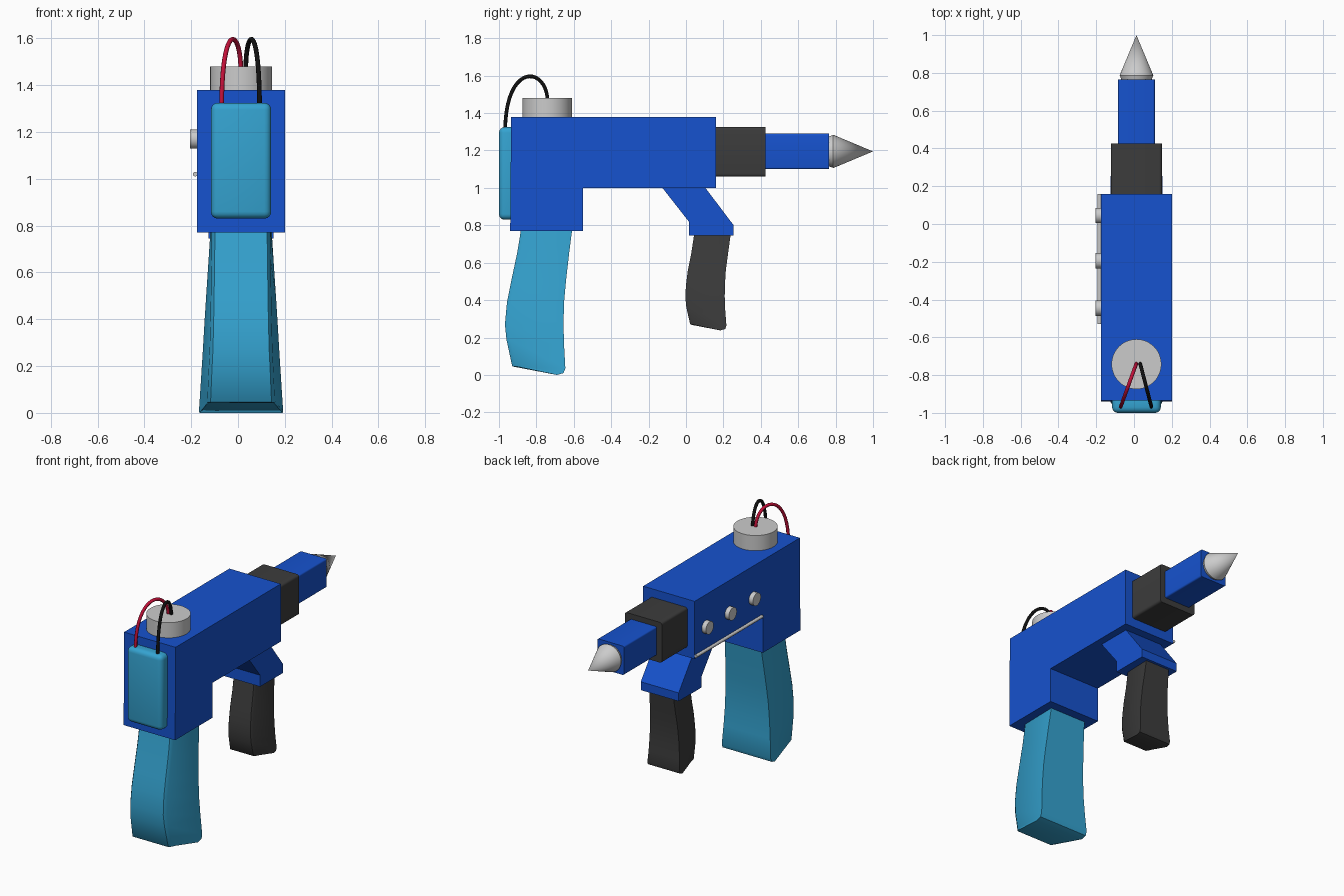
import bpy, bmesh, math
from mathutils import Matrix

if "Cube" in bpy.data.objects:
    bpy.data.objects.remove(bpy.data.objects["Cube"])

CX = 0.013  # centre line of the tool


def material(name, rgb):
    m = bpy.data.materials.new(name)
    m.diffuse_color = (*rgb, 1)
    m.use_nodes = True
    m.node_tree.nodes["Principled BSDF"].inputs["Base Color"].default_value = m.diffuse_color
    return m


BLUE = material("blue", (0.008, 0.085, 0.62))
TEAL = material("teal", (0.035, 0.37, 0.64))
DARK = material("dark", (0.045, 0.045, 0.045))
RED = material("red", (0.55, 0.005, 0.04))
BLACK = material("black", (0.005, 0.005, 0.005))


def finish(name, bm, mat=None):
    bmesh.ops.recalc_face_normals(bm, faces=bm.faces)
    me = bpy.data.meshes.new(name)
    bm.to_mesh(me)
    bm.free()
    ob = bpy.data.objects.new(name, me)
    bpy.context.collection.objects.link(ob)
    if mat:
        me.materials.append(mat)
    bpy.context.view_layer.objects.active = ob
    bpy.ops.object.select_all(action='DESELECT')
    ob.select_set(True)
    bpy.ops.object.shade_smooth_by_angle(angle=math.radians(35))
    return ob


def box(name, lo, hi, mat, bevel=0, pick=lambda e: True):
    bm = bmesh.new()
    size = [b - a for a, b in zip(lo, hi)]
    mid = [(a + b) / 2 for a, b in zip(lo, hi)]
    bmesh.ops.create_cube(bm, size=1, matrix=Matrix.Translation(mid) @ Matrix.Diagonal((*size, 1)))
    if bevel:
        bmesh.ops.bevel(bm, geom=[e for e in bm.edges if pick(e)], offset=bevel,
                        segments=4, profile=0.5, affect='EDGES')
    return finish(name, bm, mat)


def along_y(e):
    return abs(e.verts[0].co.y - e.verts[1].co.y) > 0.05


def extrude_profile(name, pts, x0, x1, mat):
    bm = bmesh.new()
    f = bm.faces.new([bm.verts.new((x0, y, z)) for y, z in pts])
    ext = bmesh.ops.extrude_face_region(bm, geom=[f])["geom"]
    bmesh.ops.translate(bm, vec=(x1 - x0, 0, 0), verts=[v for v in ext if isinstance(v, bmesh.types.BMVert)])
    return finish(name, bm, mat)


def cylinder(name, centre, r1, r2, depth, axis, mat=None, segs=32):
    bm = bmesh.new()
    rot = {'X': Matrix.Rotation(math.pi / 2, 4, 'Y'),
           'Y': Matrix.Rotation(-math.pi / 2, 4, 'X'), 'Z': Matrix()}[axis]
    bmesh.ops.create_cone(bm, cap_ends=True, segments=segs, radius1=r1, radius2=r2,
                          depth=depth, matrix=Matrix.Translation(centre) @ rot)
    return finish(name, bm, mat)


def grip(name, sections, chamfer, mat):
    # each section: rear y, rear z, front y, front z, rear half width, front half width
    bm = bmesh.new()
    rings = []
    for yb, zb, yf, zf, wb, wf in sections:
        half = [(wb - chamfer * 0.7, yb, zb), (wb, yb + chamfer, zb), (wf, yf, zf)]
        pts = half + [(-x, y, z) for x, y, z in reversed(half)]
        rings.append([bm.verts.new((CX + x, y, z)) for x, y, z in pts])
    for a, b in zip(rings, rings[1:]):
        for i in range(6):
            j = (i + 1) % 6
            bm.faces.new((a[i], a[j], b[j], b[i]))
    bm.faces.new(rings[0])
    bm.faces.new(rings[-1])
    return finish(name, bm, mat)


def wire(name, x0, x1, mat):
    cu = bpy.data.curves.new(name, 'CURVE')
    cu.dimensions = '3D'
    cu.bevel_depth = 0.010
    cu.bevel_resolution = 3
    cu.resolution_u = 20
    sp = cu.splines.new('BEZIER')
    sp.bezier_points.add(1)
    ends = [(x0, -0.74, 1.46, 1.65), (x1, -0.967, 1.30, 1.68)]
    for k, (x, y, z, top) in enumerate(ends):
        p = sp.bezier_points[k]
        p.handle_left_type = p.handle_right_type = 'FREE'
        p.co = (x, y, z)
        up, down = (x, y, top), (x, y, z - 0.05)
        p.handle_right, p.handle_left = (up, down) if k == 0 else (down, up)
    cu.materials.append(mat)
    bpy.context.collection.objects.link(bpy.data.objects.new(name, cu))


# main housing
extrude_profile("housing", [(-0.94, 0.77), (-0.55, 0.77), (-0.55, 1.0), (0.16, 1.0),
                            (0.16, 1.38), (-0.935, 1.38)], -0.175, 0.20, BLUE)

# barrel: dark collar, blue square tube, cone tip
box("collar", (CX - 0.135, 0.15, 1.06), (CX + 0.135, 0.425, 1.325), DARK, 0.015, along_y)
box("barrel", (CX - 0.097, 0.41, 1.10), (CX + 0.097, 0.765, 1.29), BLUE, 0.01, along_y)
cylinder("tip_ring", (CX, 0.772, 1.195), 0.078, 0.088, 0.03, 'Y')
cylinder("tip_cone", (CX, 0.8925, 1.195), 0.09, 0.0, 0.215, 'Y')

# front handle bracket
extrude_profile("handle_bracket", [(-0.13, 1.005), (0.10, 1.005), (0.255, 0.80), (0.255, 0.745),
                                   (0.015, 0.745), (0.015, 0.82)], CX - 0.138, CX + 0.138, BLUE)

# grips
grip("rear_grip", [
    (-0.880, 0.790, -0.607, 0.790, 0.125, 0.130),
    (-0.903, 0.650, -0.625, 0.650, 0.127, 0.139),
    (-0.935, 0.500, -0.642, 0.500, 0.129, 0.149),
    (-0.957, 0.390, -0.652, 0.390, 0.131, 0.156),
    (-0.968, 0.270, -0.655, 0.270, 0.134, 0.163),
    (-0.960, 0.190, -0.652, 0.160, 0.138, 0.170),
    (-0.930, 0.050, -0.645, 0.035, 0.144, 0.178),
    (-0.925, 0.045, -0.655, 0.010, 0.143, 0.180),
    (-0.915, 0.043, -0.690, 0.000, 0.140, 0.178)], 0.02, TEAL)
grip("front_grip", [
    (0.045, 0.760, 0.240, 0.760, 0.083, 0.088),
    (0.028, 0.650, 0.225, 0.650, 0.084, 0.093),
    (0.010, 0.560, 0.213, 0.560, 0.086, 0.099),
    (0.000, 0.480, 0.208, 0.480, 0.088, 0.104),
    (-0.004, 0.420, 0.207, 0.420, 0.090, 0.108),
    (0.002, 0.360, 0.210, 0.340, 0.092, 0.112),
    (0.022, 0.273, 0.216, 0.265, 0.095, 0.117),
    (0.026, 0.269, 0.210, 0.246, 0.095, 0.118),
    (0.034, 0.267, 0.185, 0.238, 0.093, 0.117)], 0.014, DARK)

# battery pack and motor cap
box("battery_pack", (CX - 0.129, -1.0, 0.83), (CX + 0.129, -0.90, 1.325), TEAL, 0.03)
cylinder("top_cap", (CX, -0.742, 1.425), 0.132, 0.132, 0.11, 'Z', segs=48)

# wires
wire("red_wire", 0.012, -0.07, RED)
wire("black_wire", 0.033, 0.092, BLACK)

# left side knobs and rail
for i, y in enumerate((0.045, -0.195, -0.445)):
    cylinder(f"knob_{i + 1}", (-0.187, y, 1.17), 0.041, 0.041, 0.036, 'X')
cylinder("side_rail", (-0.183, -0.185, 1.02), 0.01, 0.01, 0.69, 'Y', segs=12)
